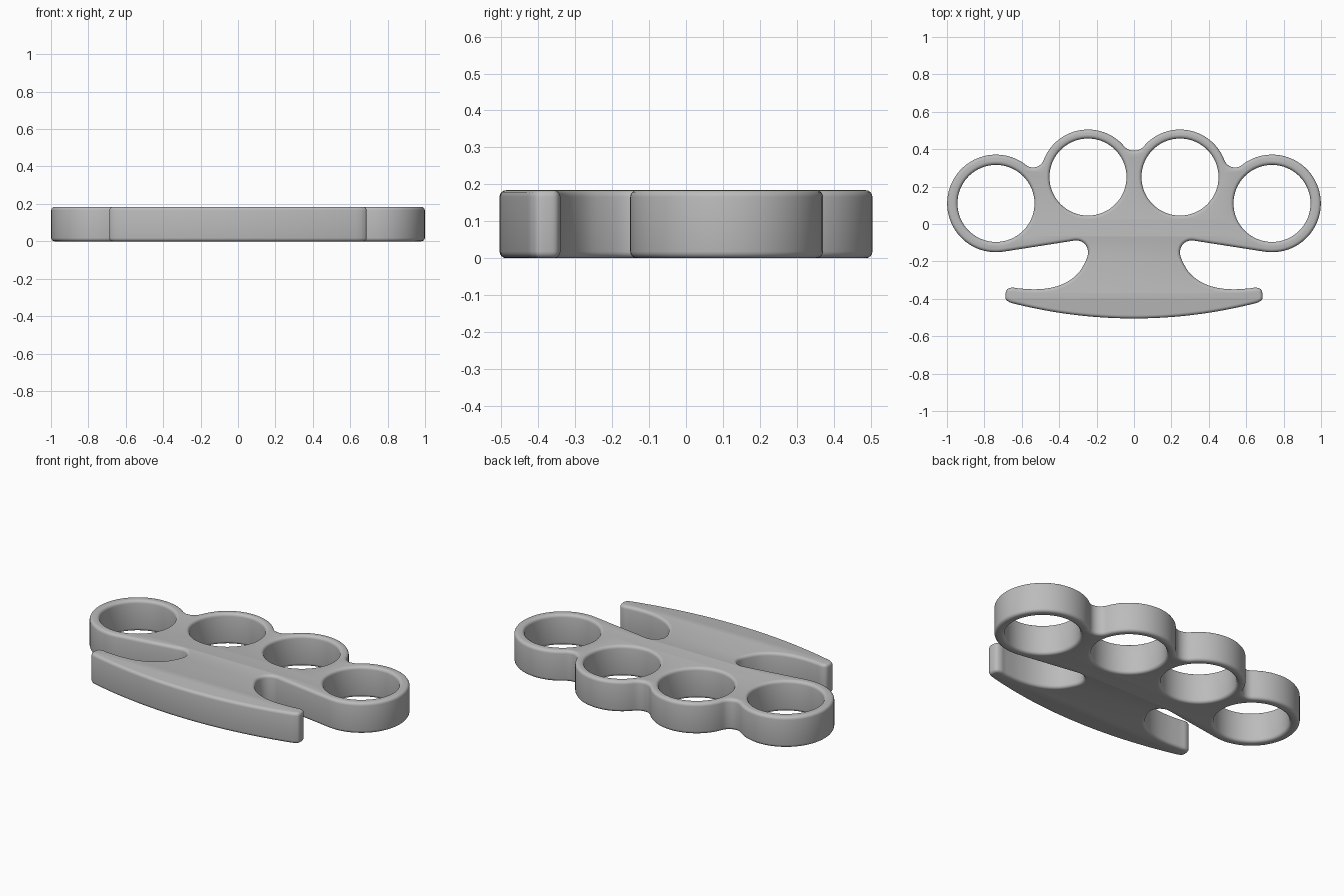
import bpy
import math
from mathutils import Vector

cube = bpy.data.objects.get("Cube")
if cube:
    bpy.data.objects.remove(cube, do_unlink=True)

HEIGHT, ROUND = 0.184, 0.018
INNER, OUTER = Vector((0.246, 0.251)), Vector((0.738, 0.11))
INNER_R, OUTER_R, HOLE_R = 0.254, 0.261, 0.206


def arc(c, r, start, end, steps=24):
    return [Vector((c[0] + r * math.cos(start + (end - start) * i / steps),
                    c[1] + r * math.sin(start + (end - start) * i / steps)))
            for i in range(steps + 1)]


def angle(a, b):
    return math.atan2(b[1] - a[1], b[0] - a[0])


def fillet_centre(a, ra, b, rb, f):
    # Centre of the valley circle touching two rings from above
    d = b - a
    along = (d.length_squared + (ra + f) ** 2 - (rb + f) ** 2) / (2 * d.length)
    up = math.sqrt((ra + f) ** 2 - along ** 2)
    d.normalize()
    return a + d * along + Vector((-d.y, d.x)) * up


def smooth_path(pts, steps=6):
    # Smooth interpolation through the given points
    p = [Vector(q) for q in pts]
    p = [2 * p[0] - p[1]] + p + [2 * p[-1] - p[-2]]
    out = []
    for a, b, c, d in zip(p, p[1:], p[2:], p[3:]):
        for i in range(steps):
            t = i / steps
            out.append(0.5 * (2 * b + (c - a) * t + (2 * a - 5 * b + 4 * c - d) * t ** 2
                              + (3 * b - a - 3 * c + d) * t ** 3))
    return out + [p[-2]]


# Finger rings, joined by rounded valleys
mirror_inner = Vector((-INNER.x, INNER.y))
mid = fillet_centre(mirror_inner, INNER_R, INNER, INNER_R, 0.07)
side = fillet_centre(INNER, INNER_R, OUTER, OUTER_R, 0.06)
half = arc(mid, 0.07, -math.pi / 2, angle(mid, INNER), 8)
half += arc(INNER, INNER_R, angle(INNER, mid), angle(INNER, side), 32)[1:]
half += arc(side, 0.06, angle(side, INNER), angle(side, OUTER), 12)[1:]
half += arc(OUTER, OUTER_R, angle(OUTER, side), math.radians(-98.8), 48)[1:]

# Side notch and palm bar tip
half += smooth_path([(0.353, -0.094), (0.30, -0.088), (0.262, -0.108), (0.246, -0.147),
                     (0.257, -0.195), (0.30, -0.265), (0.364, -0.313), (0.44, -0.34),
                     (0.524, -0.349), (0.61, -0.345), (0.652, -0.34), (0.679, -0.35),
                     (0.687, -0.377), (0.684, -0.404), (0.663, -0.42)])

# Curved underside of the palm bar
R = 2.63
centre = (0, R - 0.505)
half += arc(centre, R, angle(centre, half[-1]), -math.pi / 2, 20)[1:]
outline = half + [Vector((-p.x, p.y)) for p in reversed(half[1:-1])]

# Filled profile with round holes and softened rims
curve = bpy.data.curves.new("knuckle_grip", "CURVE")
curve.dimensions = "2D"
curve.fill_mode = "BOTH"
curve.extrude = HEIGHT / 2 - ROUND
curve.bevel_depth = ROUND
curve.bevel_resolution = 3
curve.offset = -ROUND


def add_loop(points):
    spline = curve.splines.new("POLY")
    spline.points.add(len(points) - 1)
    for sp, p in zip(spline.points, points):
        sp.co = (p.x, p.y, 0, 1)
    spline.use_cyclic_u = True


add_loop(outline)
for c in (INNER, OUTER):
    for s in (-1, 1):
        add_loop(arc((s * c.x, c.y), HOLE_R, 0, 2 * math.pi, 64)[:-1])

grip = bpy.data.objects.new("knuckle_grip", curve)
bpy.context.collection.objects.link(grip)
grip.location.z = HEIGHT / 2
bpy.ops.object.select_all(action="DESELECT")
grip.select_set(True)
bpy.context.view_layer.objects.active = grip
bpy.ops.object.convert(target="MESH")
grip = bpy.context.object

# Join the caps to the rims
bpy.ops.object.mode_set(mode="EDIT")
bpy.ops.mesh.select_all(action="SELECT")
bpy.ops.mesh.remove_doubles(threshold=0.0005)
bpy.ops.mesh.normals_make_consistent(inside=False)
bpy.ops.object.mode_set(mode="OBJECT")
bpy.ops.object.shade_smooth_by_angle(angle=math.radians(40))

steel = bpy.data.materials.new("grey_metal")
steel.use_nodes = True
colour = (0.5, 0.5, 0.5, 1)
steel.diffuse_color = colour
steel.node_tree.nodes["Principled BSDF"].inputs["Base Color"].default_value = colour
grip.data.materials.clear()
grip.data.materials.append(steel)
